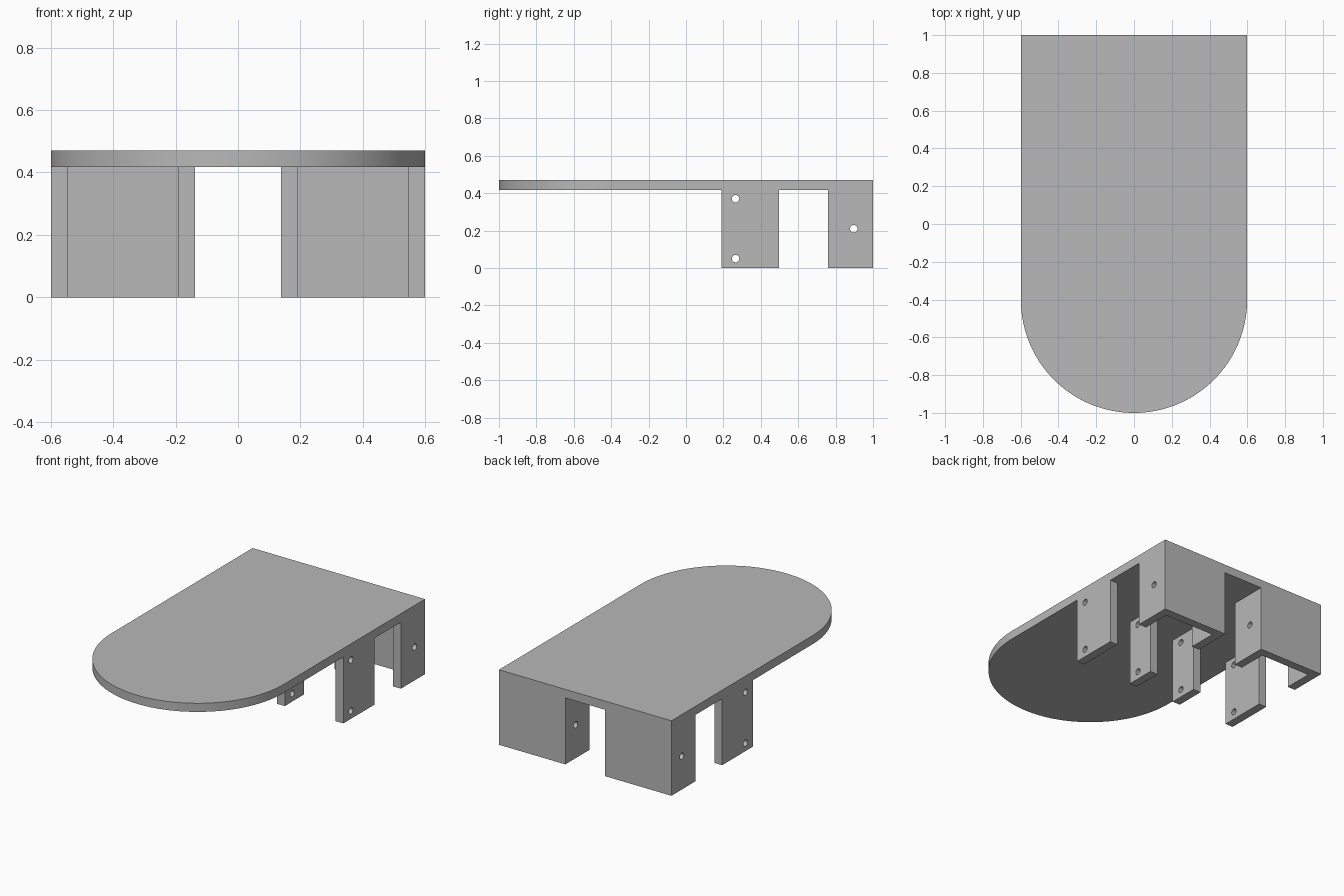
import bpy, bmesh, math
from mathutils import Matrix

cube = bpy.data.objects.get("Cube")
if cube:
    bpy.data.objects.remove(cube, do_unlink=True)

# Main sizes
HALF = 0.599        # half the width
WALL = 0.054        # sheet thickness
INNER = 0.138       # inner face of the central gap
UNDER = 0.417       # underside of the top plate
TOP = 0.471
REAR = 1.0
HOLE = 0.02

grey = bpy.data.materials.new("plain grey")
grey.use_nodes = True
grey.diffuse_color = (0.48, 0.48, 0.48, 1)
grey.node_tree.nodes["Principled BSDF"].inputs["Base Color"].default_value = (0.48, 0.48, 0.48, 1)


def add_object(name, bm):
    bmesh.ops.recalc_face_normals(bm, faces=bm.faces[:])
    mesh = bpy.data.meshes.new(name)
    bm.to_mesh(mesh)
    bm.free()
    mesh.materials.append(grey)
    obj = bpy.data.objects.new(name, mesh)
    bpy.context.collection.objects.link(obj)
    return obj


def prism(name, outline, z0, z1):
    """Extrude a flat outline from z0 up to z1."""
    bm = bmesh.new()
    face = bm.faces.new([bm.verts.new((x, y, z0)) for x, y in outline])
    up = bmesh.ops.extrude_face_region(bm, geom=[face])["geom"]
    bmesh.ops.translate(bm, vec=(0, 0, z1 - z0),
                        verts=[v for v in up if isinstance(v, bmesh.types.BMVert)])
    return add_object(name, bm)


def drill(obj, holes):
    """Cut round holes along x through the whole part, at (y, z)."""
    bm = bmesh.new()
    for y, z in holes:
        turn = Matrix.Translation((0, y, z)) @ Matrix.Rotation(math.pi / 2, 4, 'Y')
        bmesh.ops.create_cone(bm, cap_ends=True, segments=24, radius1=HOLE,
                              radius2=HOLE, depth=3, matrix=turn)
    cutter = add_object("hole_cutter", bm)
    cutter.hide_render = True
    mod = obj.modifiers.new("holes", 'BOOLEAN')
    mod.operation = 'DIFFERENCE'
    mod.solver = 'EXACT'
    mod.object = cutter
    deps = bpy.context.evaluated_depsgraph_get()
    mesh = bpy.data.meshes.new_from_object(obj.evaluated_get(deps))
    obj.modifiers.clear()
    obj.data = mesh
    bpy.data.objects.remove(cutter, do_unlink=True)


def smooth(obj):
    bpy.ops.object.select_all(action='DESELECT')
    obj.select_set(True)
    bpy.context.view_layer.objects.active = obj
    bpy.ops.object.shade_smooth_by_angle(angle=math.radians(30))


# Top plate: square at the rear, half round at the front
STEPS = 64
arc = [(-HALF * math.cos(math.pi * i / STEPS),
        HALF - REAR - HALF * math.sin(math.pi * i / STEPS)) for i in range(STEPS + 1)]
parts = [prism("top_plate", arc + [(HALF, REAR), (-HALF, REAR)], UNDER, TOP)]

for side, s in (("right", -1), ("left", 1)):
    # Rear bracket: U shape, open to the front
    front, back = 0.76, REAR - WALL
    outline = [(HALF, REAR), (HALF, front), (HALF - WALL, front), (HALF - WALL, back),
               (INNER + WALL, back), (INNER + WALL, front), (INNER, front), (INNER, REAR)]
    bracket = prism(side + "_rear_bracket", [(s * x, y) for x, y in outline], 0, UNDER)
    drill(bracket, [(0.897, 0.21)])
    parts.append(bracket)

    # Front tabs: a wide outer one and a narrow inner one
    for name, x0, y1 in (("outer", HALF - WALL, 0.497), ("inner", INNER, 0.38)):
        x1, y0 = x0 + WALL, 0.19
        tab = prism(f"{side}_{name}_tab",
                    [(s * x0, y0), (s * x1, y0), (s * x1, y1), (s * x0, y1)], 0, UNDER)
        drill(tab, [(0.265, 0.05), (0.265, 0.37)])
        parts.append(tab)

for part in parts:
    smooth(part)
